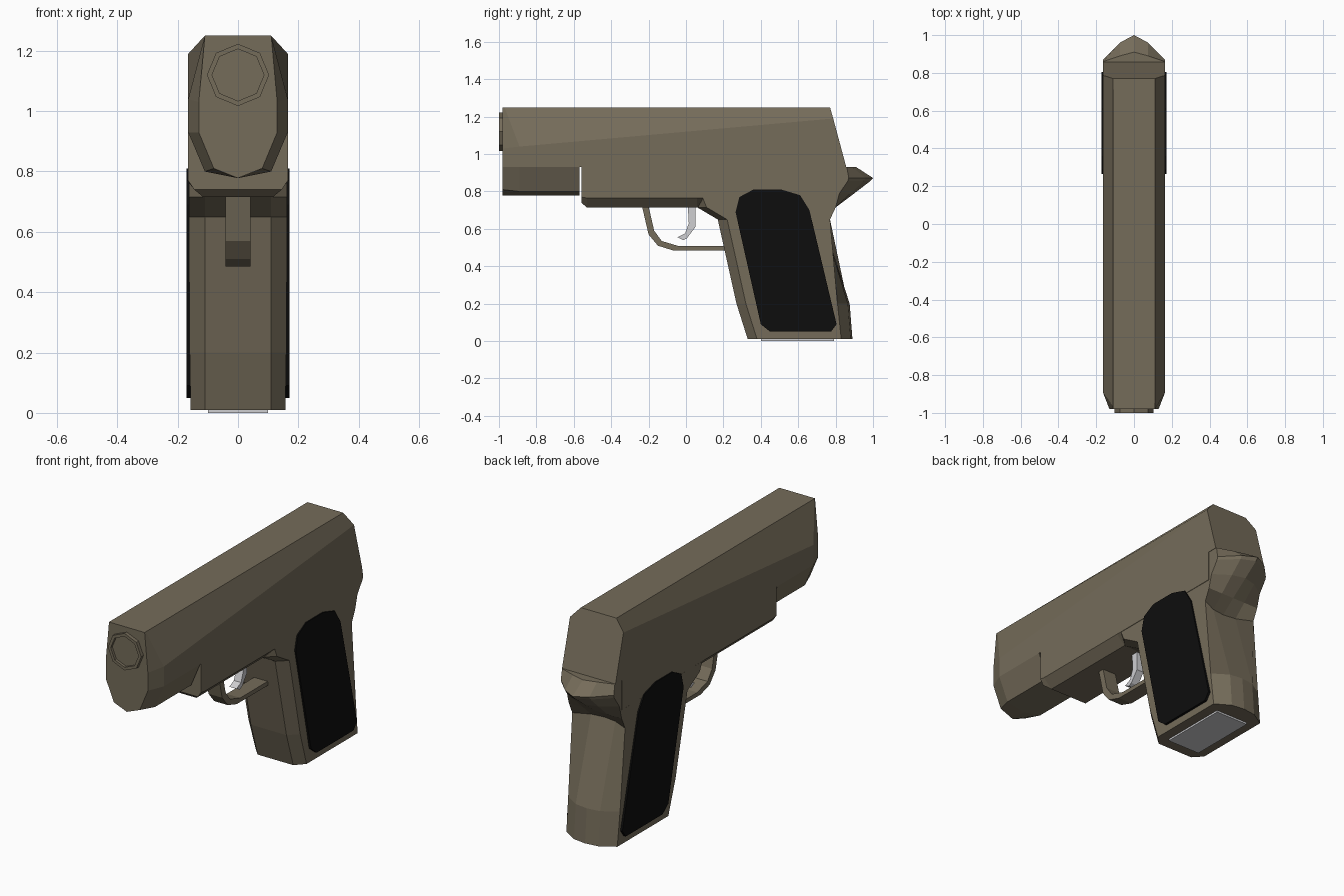
import bpy
import bmesh
import math

cube = bpy.data.objects.get("Cube")
if cube:
    bpy.data.objects.remove(cube, do_unlink=True)


def material(name, rgb):
    mat = bpy.data.materials.new(name)
    mat.use_nodes = True
    mat.diffuse_color = (*rgb, 1)
    mat.node_tree.nodes["Principled BSDF"].inputs["Base Color"].default_value = (*rgb, 1)
    return mat


BROWN = material("olive brown", (0.178, 0.150, 0.102))
BLACK = material("black", (0.004, 0.004, 0.004))
STEEL = material("light steel", (0.62, 0.62, 0.64))


def finish(name, bm, mat):
    bmesh.ops.recalc_face_normals(bm, faces=bm.faces)
    mesh = bpy.data.meshes.new(name)
    bm.to_mesh(mesh)
    bm.free()
    mesh.materials.append(mat)
    obj = bpy.data.objects.new(name, mesh)
    bpy.context.collection.objects.link(obj)
    return obj


def loft(name, half_rings, mat):
    """Skin a row of closed rings, each given by its +x half."""
    bm = bmesh.new()
    rings = []
    for half in half_rings:
        mirrored = [(-x, y, z) for x, y, z in reversed(half) if x > 0]
        rings.append([bm.verts.new(p) for p in half + mirrored])
    for a, b in zip(rings, rings[1:]):
        for i in range(len(a)):
            j = (i + 1) % len(a)
            bm.faces.new((a[i], a[j], b[j], b[i]))
    bm.faces.new(rings[0])
    bm.faces.new(rings[-1])
    return finish(name, bm, mat)


def prism(name, profile, x0, x1, mat):
    """Extrude a side profile of (y, z) points across x."""
    bm = bmesh.new()
    a, b = [[bm.verts.new((x, y, z)) for y, z in profile] for x in (x0, x1)]
    for i in range(len(a)):
        j = (i + 1) % len(a)
        bm.faces.new((a[i], a[j], b[j], b[i]))
    bm.faces.new(a)
    bm.faces.new(b)
    return finish(name, bm, mat)


W = 0.165      # half width of the body
SEAM = 0.93    # height where slide meets frame

# Slide: tapered front, slanted top chamfer, sloping back
loft("slide", [
    [(0.11, -0.98, 1.25), (0.13, -0.98, 1.03), (0.13, -0.98, SEAM)],
    [(0.11, -0.97, 1.25), (W, -0.89, 1.04), (W, -0.89, SEAM)],
    [(0.11, 0.77, 1.25), (W, 0.787, 1.19), (W, 0.857, SEAM)],
], BROWN)

# Rounded lower nose under the slide
loft("slide_nose", [
    [(0.13, -0.98, SEAM), (0.08, -0.98, 0.81), (0, -0.98, 0.778)],
    [(W, -0.89, SEAM), (0.11, -0.89, 0.80), (0, -0.89, 0.778)],
    [(W, -0.57, SEAM), (0.11, -0.57, 0.80), (0, -0.57, 0.778)],
], BROWN)

# Frame with chamfered lower edges
loft("frame", [
    [(W, -0.56, SEAM), (W, -0.56, 0.77), (0.145, -0.56, 0.74)],
    [(W, -0.53, SEAM), (W, -0.53, 0.765), (0.115, -0.53, 0.715)],
    [(W, 0.06, SEAM), (W, 0.06, 0.765), (0.115, 0.06, 0.715)],
    [(W, 0.80, SEAM), (W, 0.80, 0.765), (0.115, 0.78, 0.74)],
], BROWN)

# Grip and rear tang: height, half width, front, front side, rear side, rear facet, rear
grip_levels = [
    (0.01, 0.157, 0.33, 0.38, 0.83, 0.88, 0.89),
    (0.20, 0.160, 0.27, 0.32, 0.81, 0.865, 0.875),
    (0.65, 0.163, 0.17, 0.22, 0.77, 0.73, 0.72),
    (0.715, 0.163, 0.06, 0.11, 0.80, 0.80, 0.80),
    (0.79, 0.163, 0.06, 0.08, 0.82, 0.88, 0.90),
    (0.855, 0.163, 0.06, 0.08, 0.865, 0.95, 0.985),
    (0.872, 0.163, 0.06, 0.08, 0.87, 0.96, 1.0),
    (SEAM, 0.163, 0.06, 0.08, 0.86, 0.89, 0.91),
]
loft("grip", [
    [(0.11, front, z), (w, front_side, z), (w, rear_side, z), (0.075, facet, z), (0, rear, z)]
    for z, w, front, front_side, rear_side, facet, rear in grip_levels
], BROWN)

# Black grip panels on both sides
panel = [(0.265, 0.69), (0.285, 0.77), (0.36, 0.81), (0.51, 0.81), (0.61, 0.78), (0.66, 0.70),
         (0.805, 0.09), (0.775, 0.05), (0.45, 0.05), (0.40, 0.09)]
for side, sign in (("left", 1), ("right", -1)):
    prism(side + "_grip_panel", panel, sign * 0.15, sign * 0.171, BLACK)

# Trigger guard and trigger
prism("trigger_guard", [
    (-0.235, 0.72), (-0.20, 0.57), (-0.15, 0.51), (-0.07, 0.485), (0.22, 0.485),
    (0.22, 0.508), (-0.04, 0.508), (-0.13, 0.535), (-0.17, 0.59), (-0.20, 0.72),
], -0.042, 0.042, BROWN)
prism("trigger", [
    (0.01, 0.72), (0.015, 0.63), (-0.005, 0.575), (-0.045, 0.555),
    (-0.015, 0.54), (0.005, 0.55), (0.05, 0.61), (0.05, 0.72),
], -0.022, 0.022, STEEL)

# Magazine base plate
prism("magazine_base", [(0.40, 0), (0.79, 0), (0.79, 0.02), (0.40, 0.02)], -0.10, 0.10, STEEL)

# Eight-sided muzzle ring with a shallow recess
bm = bmesh.new()


def octagon(radius, y):
    angles = [math.tau * i / 8 for i in range(8)]
    return [bm.verts.new((radius * math.sin(a), y, 1.12 + radius * math.cos(a))) for a in angles]


loops = [octagon(0.103, -0.96), octagon(0.103, -1.0), octagon(0.086, -1.0), octagon(0.086, -0.985)]
for a, b in zip(loops, loops[1:]):
    for i in range(8):
        j = (i + 1) % 8
        bm.faces.new((a[i], a[j], b[j], b[i]))
bm.faces.new(loops[0])
bm.faces.new(loops[-1])
finish("muzzle", bm, BROWN)
